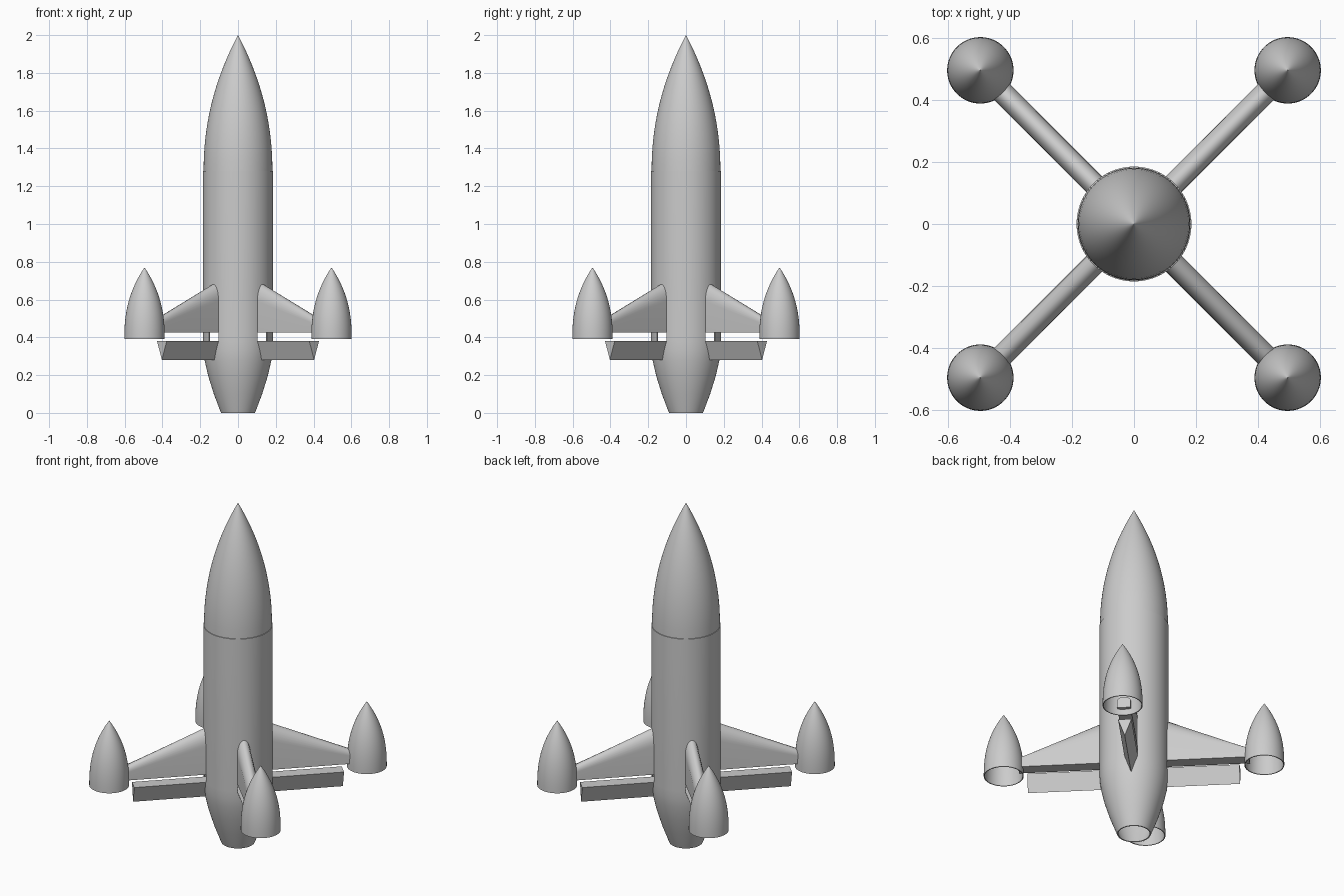
import bpy, bmesh, math
from mathutils import Matrix, Vector

cube = bpy.data.objects.get("Cube")
if cube:
    bpy.data.objects.remove(cube)

grey = bpy.data.materials.new("light_grey")
grey.use_nodes = True
grey.diffuse_color = (0.6, 0.6, 0.6, 1)
grey.node_tree.nodes["Principled BSDF"].inputs["Base Color"].default_value = (0.6, 0.6, 0.6, 1)

HALF = 0.036            # half thickness of fins and flaps
GAP = (0.38, 0.425)     # heights of the flap top and the fin underside


def finish(bm, name, angle=0.0, place=Vector()):
    """Turn a bmesh into a smooth shaded object, rotated about z."""
    bmesh.ops.recalc_face_normals(bm, faces=bm.faces)
    bmesh.ops.transform(bm, matrix=Matrix.Rotation(angle, 4, 'Z') @ Matrix.Translation(place), verts=bm.verts)
    mesh = bpy.data.meshes.new(name)
    bm.to_mesh(mesh)
    bm.free()
    mesh.materials.append(grey)
    obj = bpy.data.objects.new(name, mesh)
    bpy.context.collection.objects.link(obj)
    return obj


def shade(obj):
    bpy.ops.object.select_all(action='DESELECT')
    obj.select_set(True)
    bpy.context.view_layer.objects.active = obj
    bpy.ops.object.shade_smooth_by_angle(angle=math.radians(35))


def lathe(name, outer, wall, steps=64, angle=0.0, place=Vector()):
    """Thin hollow shell: profile runs from the open base to the tip on the axis."""
    inner = [(r - wall, z) for r, z in outer if r > 2 * wall]
    inner.append((0, outer[-1][1] - 3 * wall))
    loop = outer + inner[::-1]
    bm = bmesh.new()
    verts = [bm.verts.new((r, 0, z)) for r, z in loop]
    edges = [bm.edges.new((verts[i], verts[(i + 1) % len(verts)]))
             for i in range(len(verts)) if i != len(outer) - 1]
    bmesh.ops.spin(bm, geom=verts + edges, cent=(0, 0, 0), axis=(0, 0, 1),
                   angle=2 * math.pi, steps=steps, use_duplicate=False)
    bmesh.ops.remove_doubles(bm, verts=bm.verts, dist=0.0002)
    return finish(bm, name, angle, place)


def loft(name, start, end, angle):
    """Solid between two matching cross-sections lying along the radial direction."""
    bm = bmesh.new()
    a = [bm.verts.new(p) for p in start]
    b = [bm.verts.new(p) for p in end]
    bm.faces.new(a)
    bm.faces.new(b)
    for i in range(len(a)):
        j = (i + 1) % len(a)
        bm.faces.new((a[i], a[j], b[j], b[i]))
    return finish(bm, name, angle)


def ogive(radius, base, tip, power, steps=22):
    """Curved nose profile, with points gathered toward the tip."""
    ts = [math.sin(math.pi / 2 * i / steps) for i in range(steps + 1)]
    return [(radius * (1 - t ** power), base + (tip - base) * t) for t in ts]


def fin_section(r, top):
    """Flat-bottomed section with a rounded leading edge."""
    h = 0.35 * (top - GAP[1])
    pts = [(r, -HALF, GAP[1])]
    for i in range(17):
        a = math.pi * i / 16
        pts.append((r, -HALF * math.cos(a), top - h + h * math.sin(a)))
    return pts + [(r, HALF, GAP[1])]


def flap_section(r):
    return [(r, -HALF, GAP[0]), (r, HALF, GAP[0]), (r, 0, 0.28)]


# Fuselage with tapered open tail
tail = [(0.09, 0), (0.128, 0.1), (0.159, 0.2), (0.177, 0.28), (0.183, 0.33), (0.185, 0.38)]
body = lathe("fuselage", tail + [(0.185, 1.28)] + ogive(0.182, 1.281, 2.0, 2.1), 0.006, 96)

# Slots through the fuselage wall between each fin and flap
for k in range(4):
    box = [[(r, s * HALF, z) for s, z in ((-1, GAP[0]), (1, GAP[0]), (1, GAP[1]), (-1, GAP[1]))]
           for r in (0.1, 0.25)]
    cutter = loft("slot_cutter", box[0], box[1], math.radians(45 + 90 * k))
    cutter.hide_render = True
    mod = body.modifiers.new("slot", 'BOOLEAN')
    mod.operation = 'DIFFERENCE'
    mod.solver = 'EXACT'
    mod.object = cutter
    bpy.context.view_layer.objects.active = body
    bpy.ops.object.modifier_apply(modifier=mod.name)
    bpy.data.objects.remove(cutter)
shade(body)

# Four fins, each with a trailing flap and a hollow pod at its tip
for k, side in enumerate(("back_left", "back_right", "front_right", "front_left")):
    turn = math.radians(45 + 90 * k)
    shade(loft(side + "_fin", fin_section(0.13, 0.705), fin_section(0.62, 0.49), turn))
    shade(loft(side + "_flap", flap_section(0.13), flap_section(0.57), turn))
    shade(lathe(side + "_pod", ogive(0.107, 0.39, 0.77, 2.4), 0.005, 64,
                turn, Vector((0.7, 0, 0))))
